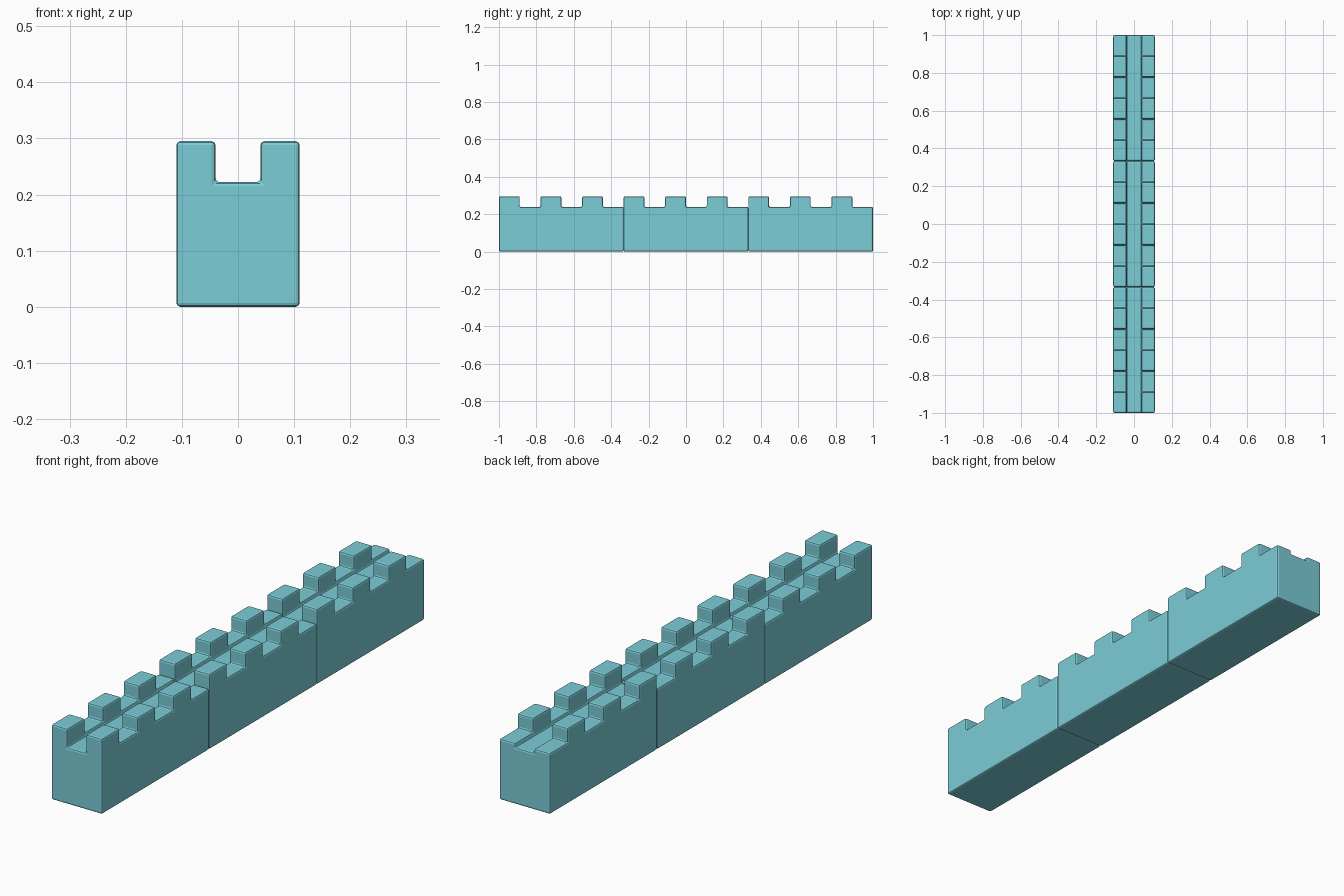
import bpy, bmesh, math
from mathutils import Vector

if "Cube" in bpy.data.objects:
    bpy.data.objects.remove(bpy.data.objects["Cube"])

W, CH, FLOOR, LEDGE, TOP = 0.11, 0.04, 0.222, 0.239, 0.295
SEG = 2 / 3
STEP = SEG / 6

mat = bpy.data.materials.new("wall_blue")
mat.diffuse_color = (0.2, 0.61, 0.68, 1)
mat.use_nodes = True
mat.node_tree.nodes["Principled BSDF"].inputs["Base Color"].default_value = mat.diffuse_color


def raise_faces(bm, test, z0, z1):
    """Extrude the upward faces at height z0 that pass the test up to z1."""
    bm.normal_update()
    faces = [f for f in bm.faces if f.normal.z > 0.9
             and abs(f.calc_center_median().z - z0) < 1e-4
             and test(f.calc_center_median())]
    out = bmesh.ops.extrude_face_region(bm, geom=faces)["geom"]
    bmesh.ops.delete(bm, geom=faces, context='FACES')
    for v in out:
        if isinstance(v, bmesh.types.BMVert):
            v.co.z = z1


# One wall segment: solid block cut into strips, then raised ledges and merlons
bm = bmesh.new()
bmesh.ops.create_cube(bm, size=1)
for v in bm.verts:
    v.co = Vector((v.co.x * 2 * W, v.co.y * SEG, (v.co.z + 0.5) * FLOOR))
cuts = [((x, 0, 0), (1, 0, 0)) for x in (-CH, CH)]
cuts += [((0, -SEG / 2 + i * STEP, 0), (0, 1, 0)) for i in range(1, 6)]
for co, no in cuts:
    bmesh.ops.bisect_plane(bm, geom=bm.verts[:] + bm.edges[:] + bm.faces[:],
                           plane_co=co, plane_no=no)
raise_faces(bm, lambda c: abs(c.x) > CH, FLOOR, LEDGE)
raise_faces(bm, lambda c: abs(c.x) > CH and int((c.y + SEG / 2) / STEP) % 2 == 0,
            LEDGE, TOP)
bmesh.ops.recalc_face_normals(bm, faces=bm.faces[:])
bmesh.ops.dissolve_limit(bm, angle_limit=math.radians(2),
                         verts=bm.verts[:], edges=bm.edges[:])
mesh = bpy.data.meshes.new("wall_segment")
bm.to_mesh(mesh)
bm.free()
mesh.materials.append(mat)

# Three segments in a row with softened edges
for i, name in enumerate(("wall_front", "wall_middle", "wall_back")):
    ob = bpy.data.objects.new(name, mesh)
    ob.location.y = (i - 1) * SEG
    bpy.context.collection.objects.link(ob)
    bev = ob.modifiers.new("soft_edges", 'BEVEL')
    bev.width = 0.007
    bev.segments = 2
    bev.limit_method = 'ANGLE'
    bev.angle_limit = math.radians(40)
